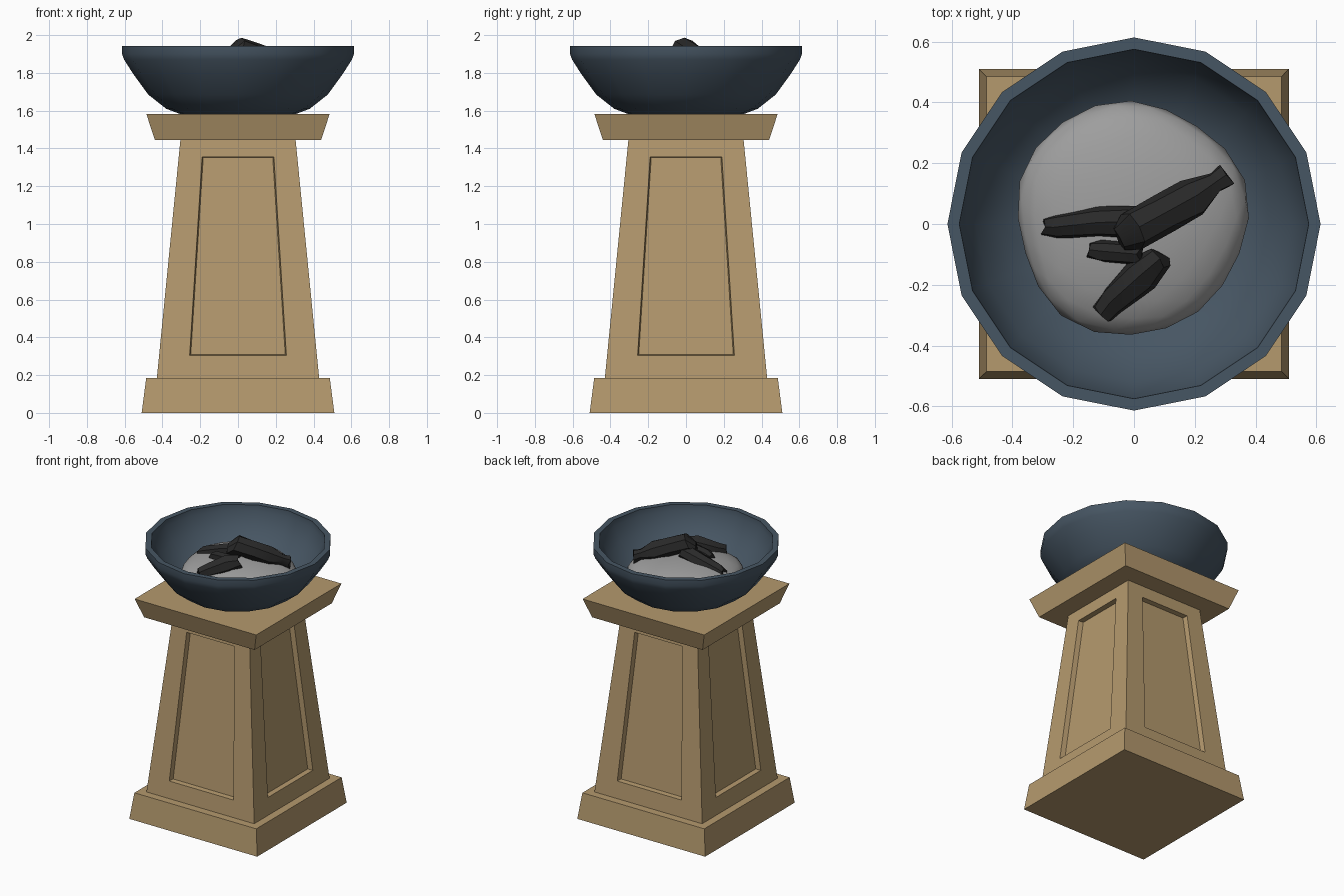
import bpy, bmesh, math, random
from mathutils import Vector, Matrix

if "Cube" in bpy.data.objects:
    bpy.data.objects.remove(bpy.data.objects["Cube"])


def material(name, rgb):
    m = bpy.data.materials.new(name)
    m.diffuse_color = (*rgb, 1)
    m.use_nodes = True
    m.node_tree.nodes["Principled BSDF"].inputs["Base Color"].default_value = m.diffuse_color
    return m


STONE = material("sandstone", (0.46, 0.32, 0.155))
IRON = material("dark_iron", (0.062, 0.092, 0.125))
ASH = material("ash_grey", (0.34, 0.34, 0.34))
COAL = material("charcoal", (0.022, 0.022, 0.022))


def finish(name, bm, mat, smooth=None):
    bmesh.ops.recalc_face_normals(bm, faces=bm.faces)
    me = bpy.data.meshes.new(name)
    bm.to_mesh(me)
    bm.free()
    me.materials.append(mat)
    ob = bpy.data.objects.new(name, me)
    bpy.context.collection.objects.link(ob)
    if smooth:
        bpy.ops.object.select_all(action='DESELECT')
        ob.select_set(True)
        bpy.context.view_layer.objects.active = ob
        bpy.ops.object.shade_smooth_by_angle(angle=math.radians(smooth))
    return ob


def loft(bm, rings, caps=True):
    loops = [[bm.verts.new(p) for p in r] for r in rings]
    n = len(loops[0])
    for a, b in zip(loops, loops[1:]):
        for i in range(n):
            j = (i + 1) % n
            bm.faces.new((a[i], a[j], b[j], b[i]))
    if caps:
        bm.faces.new(loops[0][::-1])
        bm.faces.new(loops[-1])
    return loops


def square(h, z):
    return [(-h, -h, z), (h, -h, z), (h, h, z), (-h, h, z)]


# Plinth and capital: tapered square slabs
for name, lo, hi in (("plinth", (0.51, 0), (0.486, 0.185)),
                     ("capital", (0.44, 1.445), (0.485, 1.582))):
    bm = bmesh.new()
    loft(bm, [square(*lo), square(*hi)])
    finish(name, bm, STONE)


# Shaft: tapered, with a recessed panel on each side
def shaft_half(z):
    return 0.43 - (z - 0.18) * 0.125 / 1.265


def panel(lo_w, hi_w, lo_z, hi_z, depth):
    return [Vector((x, -shaft_half(z) + depth, z)) for x, z in
            ((-lo_w, lo_z), (lo_w, lo_z), (hi_w, hi_z), (-hi_w, hi_z))]


bm = bmesh.new()
z0, z1 = 0.18, 1.445
for k in range(4):
    rot = Matrix.Rotation(k * math.pi / 2, 3, 'Z')
    frame = [panel(shaft_half(z0), shaft_half(z1), z0, z1, 0),
             panel(0.256, 0.190, 0.305, 1.355, 0),
             panel(0.250, 0.184, 0.308, 1.352, 0.036)]
    inner = loft(bm, [[rot @ p for p in r] for r in frame], caps=False)[-1]
    bm.faces.new(inner)
bmesh.ops.remove_doubles(bm, verts=bm.verts, dist=1e-4)
bmesh.ops.holes_fill(bm, edges=[e for e in bm.edges if e.is_boundary])
finish("shaft", bm, STONE)

# Bowl: 16-sided lathe with a thick rim
profile = [(0.30, 1.58), (0.38, 1.61), (0.475, 1.685), (0.555, 1.795), (0.603, 1.87),
           (0.614, 1.90), (0.614, 1.943), (0.575, 1.943), (0.572, 1.90), (0.52, 1.80),
           (0.44, 1.705), (0.32, 1.645)]
bm = bmesh.new()
loft(bm, [[(r * math.cos(i * math.tau / 16), r * math.sin(i * math.tau / 16), z)
           for i in range(16)] for r, z in profile])
finish("fire_bowl", bm, IRON, 40)

# Ash: lumpy flattened mound
random.seed(4)
bm = bmesh.new()
bmesh.ops.create_icosphere(bm, subdivisions=3, radius=1)
for v in bm.verts:
    a = math.atan2(v.co.y, v.co.x)
    k = 1 + 0.025 * math.sin(3 * a + 1) + 0.015 * math.sin(5 * a)
    v.co = Vector((v.co.x * 0.38 * k - 0.01, v.co.y * 0.385 * k + 0.02,
                   v.co.z * 0.125 + 1.715))
finish("ash_mound", bm, ASH, 60)


# Charred logs: uneven seven-sided tubes along short paths
def log(name, path):
    bm = bmesh.new()
    axis = (Vector(path[-1][:3]) - Vector(path[0][:3])).normalized()
    side = axis.cross(Vector((0, 0, 1))).normalized()
    up = side.cross(axis)
    rings = []
    for x, y, z, r in path:
        ring = []
        for i in range(7):
            a = i * math.tau / 7 + math.pi / 2
            q = r * random.uniform(0.88, 1.1)
            ring.append(Vector((x, y, z)) + side * q * math.cos(a) + up * q * math.sin(a)
                        + axis * random.uniform(-0.012, 0.012))
        rings.append(ring)
    loft(bm, rings)
    finish(name, bm, COAL, 35)


log("log_top", [(-0.045, -0.045, 1.89, 0.045), (0.0, -0.02, 1.93, 0.064),
                (0.10, 0.035, 1.895, 0.064), (0.20, 0.09, 1.855, 0.066),
                (0.265, 0.135, 1.83, 0.036), (0.30, 0.16, 1.815, 0.045)])
log("log_left", [(-0.295, -0.01, 1.785, 0.030), (-0.25, -0.01, 1.80, 0.042),
                 (-0.12, 0.005, 1.84, 0.052), (0.02, 0.01, 1.875, 0.055)])
log("log_front", [(-0.105, -0.295, 1.79, 0.040), (-0.07, -0.25, 1.805, 0.048),
                  (0.03, -0.16, 1.85, 0.060), (0.09, -0.11, 1.865, 0.042)])
log("log_small", [(-0.145, -0.085, 1.83, 0.024), (-0.10, -0.09, 1.84, 0.036),
                  (0.02, -0.10, 1.85, 0.036)])
